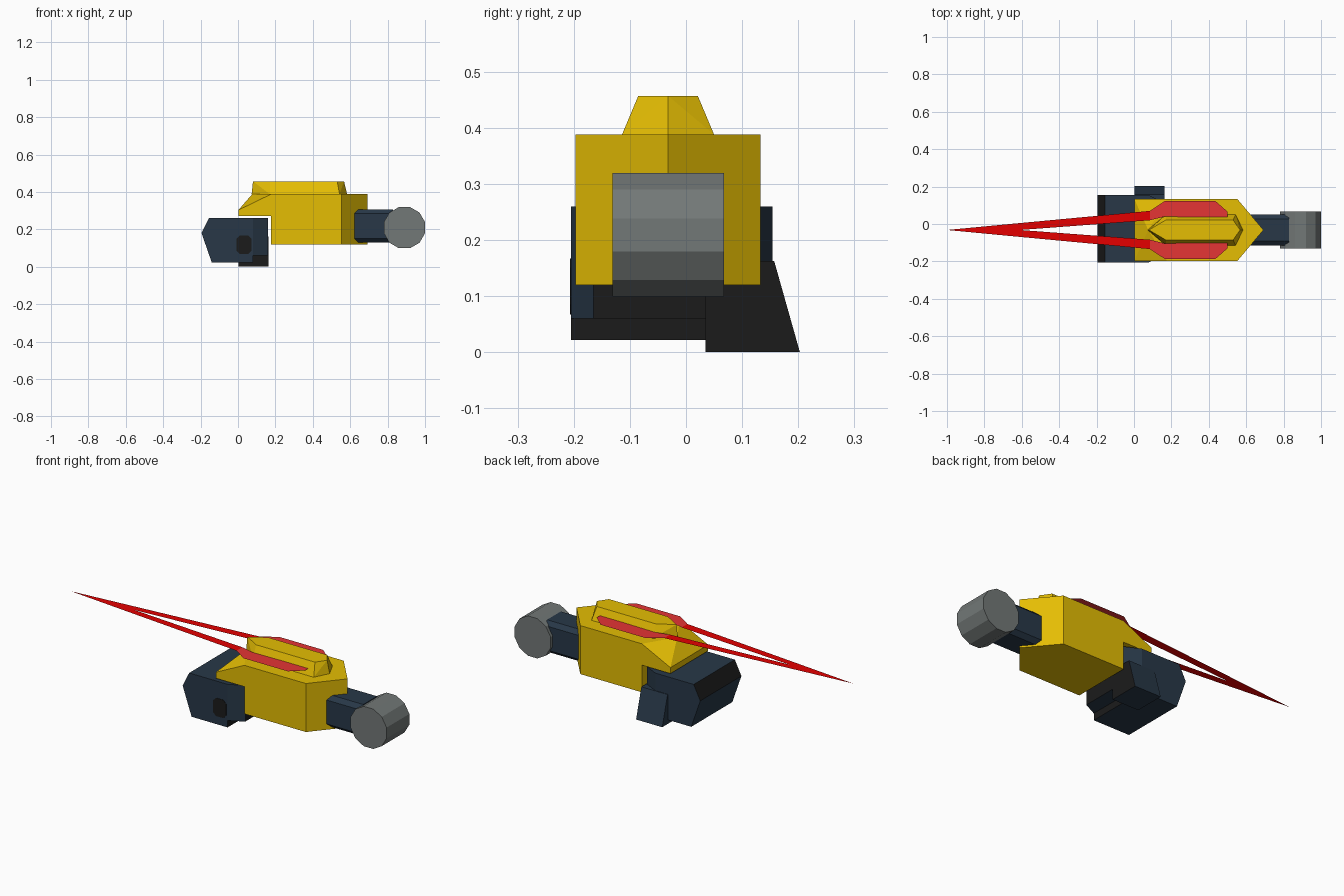
import bpy, bmesh, math

if "Cube" in bpy.data.objects:
    bpy.data.objects.remove(bpy.data.objects["Cube"])

YC = -0.032   # centre line of the upper body
W = 0.165     # half width of the body
TOP = 0.388   # height of the body top


def material(name, r, g, b):
    m = bpy.data.materials.new(name)
    m.diffuse_color = (r, g, b, 1)
    m.use_nodes = True
    m.node_tree.nodes["Principled BSDF"].inputs["Base Color"].default_value = m.diffuse_color
    return m


yellow = material("yellow", 0.78, 0.51, 0.001)
navy = material("navy", 0.021, 0.039, 0.064)
black = material("black", 0.011, 0.011, 0.011)
grey = material("grey", 0.17, 0.188, 0.184)
red = material("red", 0.78, 0.0, 0.0)
pale_red = material("pale red", 0.78, 0.035, 0.035)


def finish(name, bm, mats, rule=None):
    bm.normal_update()
    if rule:
        for f in bm.faces:
            f.material_index = int(rule(f))
    me = bpy.data.meshes.new(name)
    bm.to_mesh(me)
    bm.free()
    for m in mats:
        me.materials.append(m)
    ob = bpy.data.objects.new(name, me)
    bpy.context.collection.objects.link(ob)
    return ob


def solid(name, points, mats, rule=None):
    """Convex flat-faced solid around the given points."""
    bm = bmesh.new()
    for p in points:
        bm.verts.new(p)
    bmesh.ops.convex_hull(bm, input=bm.verts[:])
    bmesh.ops.dissolve_limit(bm, angle_limit=0.01, verts=bm.verts[:], edges=bm.edges[:])
    bmesh.ops.recalc_face_normals(bm, faces=bm.faces[:])
    return finish(name, bm, mats, rule)


def along_x(pts, a, b):
    return [(x, y, z) for x in (a, b) for y, z in pts]


def along_y(pts, a, b):
    return [(x, y, z) for y in (a, b) for x, z in pts]


def along_z(pts, a, b):
    return [(x, y, z) for z in (a, b) for x, y in pts]


def sym(pts):
    """Half outline of (x, half width) mirrored about the centre line."""
    return [(x, YC + s * w) for x, w in pts for s in ((1, -1) if w else (1,))]


# Yellow body with pointed back, and faceted wedge overhanging the grip block
solid("body", along_z(sym([(0.177, W), (0.553, W), (0.692, 0)]), 0.12, TOP), [yellow])
solid("body_wedge", along_y([(0.002, 0.27), (0.002, 0.303), (0.177, TOP), (0.177, 0.27)],
                            YC - W, YC + W) + [(0.076, YC, TOP)], [yellow])

# Raised top
cap = [(x, y, TOP) for x, y in sym([(0.073, 0), (0.17, 0.082), (0.543, 0.082), (0.583, 0)])]
cap += [(x, y, 0.457) for x, y in sym([(0.08, 0), (0.17, 0.053), (0.53, 0.053), (0.567, 0)])]
solid("raised_top", cap, [yellow])

# Grip block: black on the upper front bevel and the back face
solid("grip_block",
      along_y([(-0.195, 0.18), (-0.155, 0.26), (0.08, 0.26), (0.08, 0.022), (-0.14, 0.022)],
              -0.205, 0.154), [navy, black],
      lambda f: (f.normal.x < -0.3 and f.normal.z > 0.2) or f.normal.x > 0.3)

# Tapered back of the block
solid("grip_taper",
      along_z([(0.08, -0.205), (0.16, -0.165), (0.16, 0.114), (0.08, 0.154)], 0.06, 0.26),
      [navy, black], lambda f: f.normal.x > 0.9)

# Slanted side foot
solid("side_foot",
      along_x([(0.035, 0), (0.203, 0), (0.157, 0.163), (0.035, 0.163)], 0.003, 0.163),
      [navy, black], lambda f: f.normal.x > 0.9 or f.normal.y < -0.9)

# Black socket plate on the side of the block
socket = []
for s in (-1, 1):
    for t in (-1, 1):
        socket += [(0.032 + s * 0.04, 0.117 + t * 0.032), (0.032 + s * 0.022, 0.117 + t * 0.05)]
solid("socket_plate", along_y(socket, -0.207, -0.2), [black])

# Bevelled connecting bar
bar = []
for s in (-1, 1):
    for t in (-1, 1):
        bar += [(YC + s * 0.083, 0.218 + t * 0.066), (YC + s * 0.06, 0.218 + t * 0.088)]
solid("connecting_bar", along_x(bar, 0.56, 0.83), [navy])

# Twelve-sided end drum
drum = [(0.89 + 0.114 * math.cos(math.radians(15 + 30 * i)),
         0.209 + 0.114 * math.sin(math.radians(15 + 30 * i))) for i in range(12)]
solid("end_drum", along_y(drum, -0.131, 0.068), [grey])

# Flat forked blade set into the raised top: (x, outer y, inner y) stations
stations = [(-1, YC, YC), (-0.61, 0.005, YC), (0.085, 0.07, 0.02), (0.165, 0.123, 0.04),
            (0.435, 0.123, 0.035), (0.5, 0.066, 0.035)]
bm = bmesh.new()
for s in (1, -1):
    for (x0, o0, i0), (x1, o1, i1) in zip(stations, stations[1:]):
        ring = [(x0, i0), (x1, i1), (x1, o1)] + ([(x0, o0)] if o0 > i0 else [])
        ring = [(x, YC + s * (y - YC), 0.42) for x, y in ring]
        bm.faces.new([bm.verts.new(p) for p in (ring if s > 0 else ring[::-1])])
bmesh.ops.remove_doubles(bm, verts=bm.verts[:], dist=0.0005)
finish("forked_blade", bm, [red, pale_red], lambda f: f.calc_center_median().x > 0.085)
